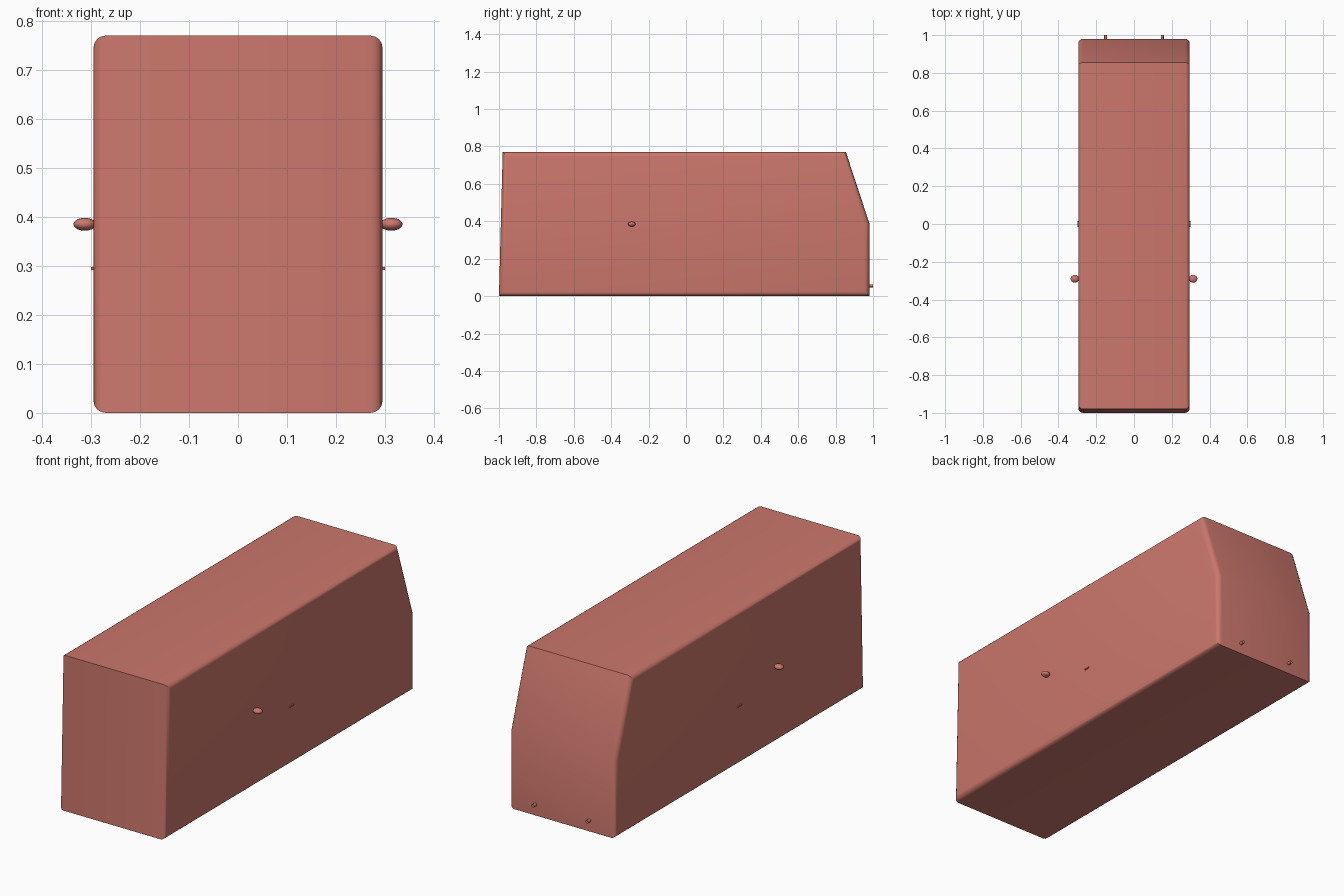
import bpy
import bmesh
from math import radians

cube = bpy.data.objects.get("Cube")
if cube:
    bpy.data.objects.remove(cube, do_unlink=True)

# Single body colour
paint = bpy.data.materials.new("terracotta red")
paint.use_nodes = True
colour = (0.6, 0.185, 0.15, 1)
paint.diffuse_color = colour
paint.node_tree.nodes["Principled BSDF"].inputs["Base Color"].default_value = colour


def finish(obj, name, angle=35):
    obj.name = name
    obj.data.materials.clear()
    obj.data.materials.append(paint)
    bpy.ops.object.select_all(action="DESELECT")
    obj.select_set(True)
    bpy.context.view_layer.objects.active = obj
    bpy.ops.object.transform_apply(location=False, rotation=True, scale=True)
    bpy.ops.object.shade_smooth_by_angle(angle=radians(angle))


# Body: side profile extruded across the width, rounded around both sides
HALF_WIDTH = 0.295
profile = [(-1, 0), (0.98, 0), (0.98, 0.39), (0.855, 0.77), (-0.98, 0.77)]
bm = bmesh.new()
face = bm.faces.new([bm.verts.new((-HALF_WIDTH, y, z)) for y, z in profile])
extruded = bmesh.ops.extrude_face_region(bm, geom=[face])["geom"]
moved = [v for v in extruded if isinstance(v, bmesh.types.BMVert)]
bmesh.ops.translate(bm, verts=moved, vec=(2 * HALF_WIDTH, 0, 0))
bmesh.ops.recalc_face_normals(bm, faces=bm.faces)
rims = [e for e in bm.edges if abs(e.verts[0].co.x - e.verts[1].co.x) < 0.01]
bmesh.ops.bevel(bm, geom=rims, offset=0.025, segments=4, profile=0.5, affect="EDGES")
mesh = bpy.data.meshes.new("body")
bm.to_mesh(mesh)
bm.free()
body = bpy.data.objects.new("body", mesh)
bpy.context.collection.objects.link(body)
finish(body, "body", 30)

# Paired details on the left (+x) and right (-x)
for side, label in ((1, "left"), (-1, "right")):
    # Oval side mirror
    bpy.ops.mesh.primitive_uv_sphere_add(segments=16, ring_count=10, radius=1,
                                         location=(side * 0.313, -0.29, 0.385))
    mirror = bpy.context.object
    mirror.scale = (0.023, 0.02, 0.013)
    finish(mirror, label + "_mirror")

    # Slim door handle
    bpy.ops.mesh.primitive_cube_add(size=1, location=(side * 0.295, 0, 0.295))
    handle = bpy.context.object
    handle.scale = (0.01, 0.03, 0.006)
    finish(handle, label + "_door_handle")

    # Short tail pipe
    bpy.ops.mesh.primitive_cylinder_add(vertices=12, radius=0.008, depth=0.04,
                                        location=(side * 0.15, 0.98, 0.055),
                                        rotation=(radians(90), 0, 0))
    finish(bpy.context.object, label + "_tail_pipe")
